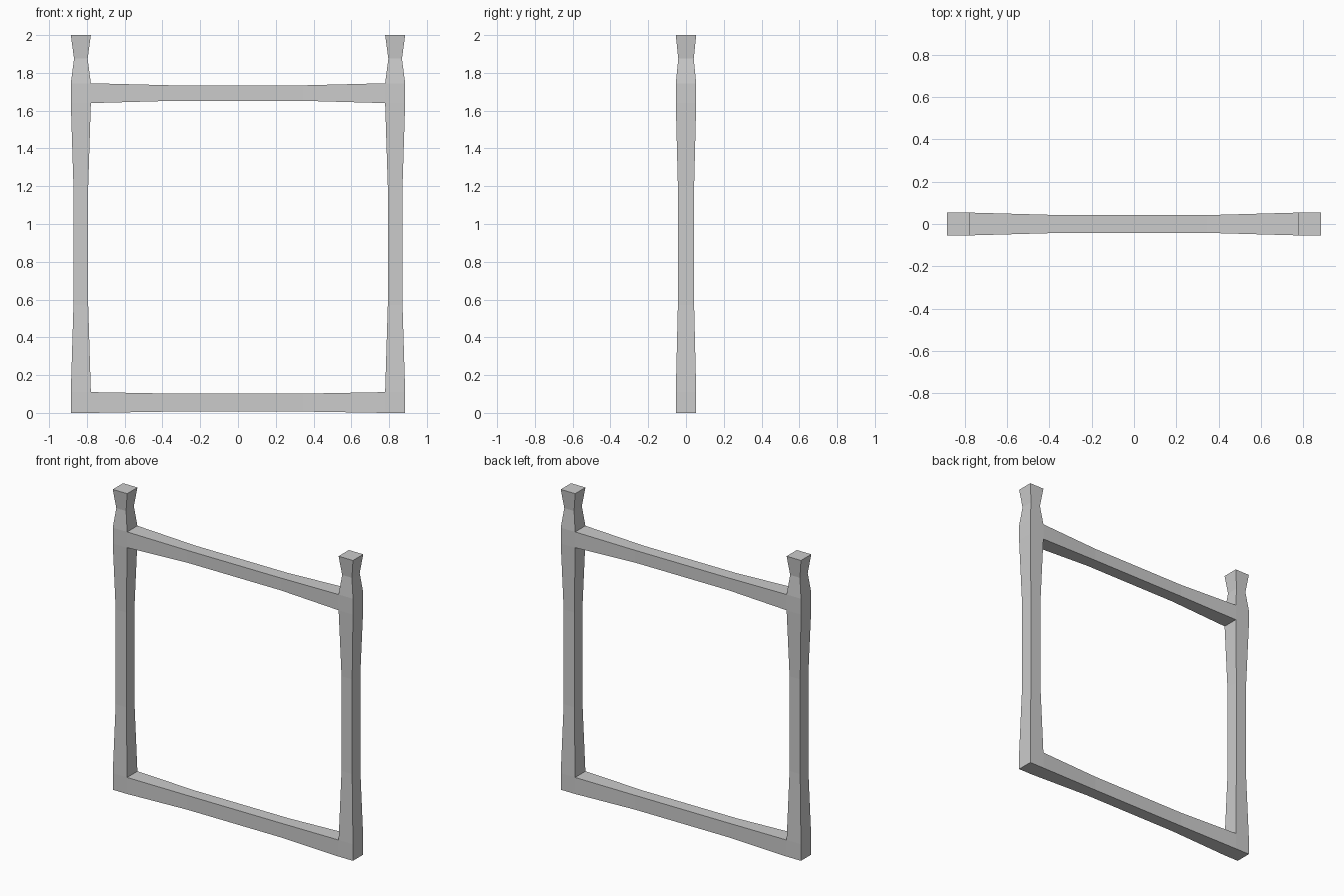
import bpy, bmesh
from mathutils import Vector

if "Cube" in bpy.data.objects:
    bpy.data.objects.remove(bpy.data.objects["Cube"])

POST_X = 0.832   # post centre line
W = 0.053        # half width at the joints
D = 0.054        # half depth at the joints
INNER = POST_X - W

bm = bmesh.new()


def loft(rings, caps):
    """Skin a list of four-point rings, optionally closing the ends."""
    loops = [[bm.verts.new(p) for p in ring] for ring in rings]
    for a, b in zip(loops, loops[1:]):
        for i in range(4):
            j = (i + 1) % 4
            bm.faces.new((a[i], a[j], b[j], b[i]))
    if caps:
        bm.faces.new(loops[0][::-1])
        bm.faces.new(loops[-1])


def post(cx):
    # height, half width, half depth
    sections = [(0, W, D), (0.11, W, D), (0.57, 0.039, 0.043), (1.2, 0.039, 0.043),
                (1.64, W, D), (1.745, W, D), (1.875, 0.036, 0.041), (2.0, W, D)]
    loft([[(cx + sx * w, sy * d, z) for sx, sy in ((-1, -1), (1, -1), (1, 1), (-1, 1))]
          for z, w, d in sections], True)


def rail(low, high, mid_low, mid_high):
    # x, half depth, bottom, top
    sections = [(-INNER, D, low, high), (-0.345, 0.042, mid_low, mid_high),
                (0.345, 0.042, mid_low, mid_high), (INNER, D, low, high)]
    loft([[(x, -d, a), (x, d, a), (x, d, b), (x, -d, b)] for x, d, a, b in sections], False)


# Two waisted posts with flared finials
for side in (-1, 1):
    post(side * POST_X)

# Open the inner post faces where the rails join
joints = [f for f in bm.faces
          if abs(abs(f.calc_center_median().x) - INNER) < 1e-4
          and any(abs(f.calc_center_median().z - z) < 0.02 for z in (0.055, 1.6925))]
bmesh.ops.delete(bm, geom=joints, context='FACES_ONLY')

# Bottom and top rails, slimmer in the middle
rail(0, 0.11, 0.007, 0.102)
rail(1.64, 1.745, 1.652, 1.734)

# Weld into one closed frame
bmesh.ops.remove_doubles(bm, verts=bm.verts, dist=1e-4)
bmesh.ops.recalc_face_normals(bm, faces=bm.faces)
mesh = bpy.data.meshes.new("frame")
bm.to_mesh(mesh)
bm.free()
frame = bpy.data.objects.new("frame", mesh)
bpy.context.collection.objects.link(frame)
